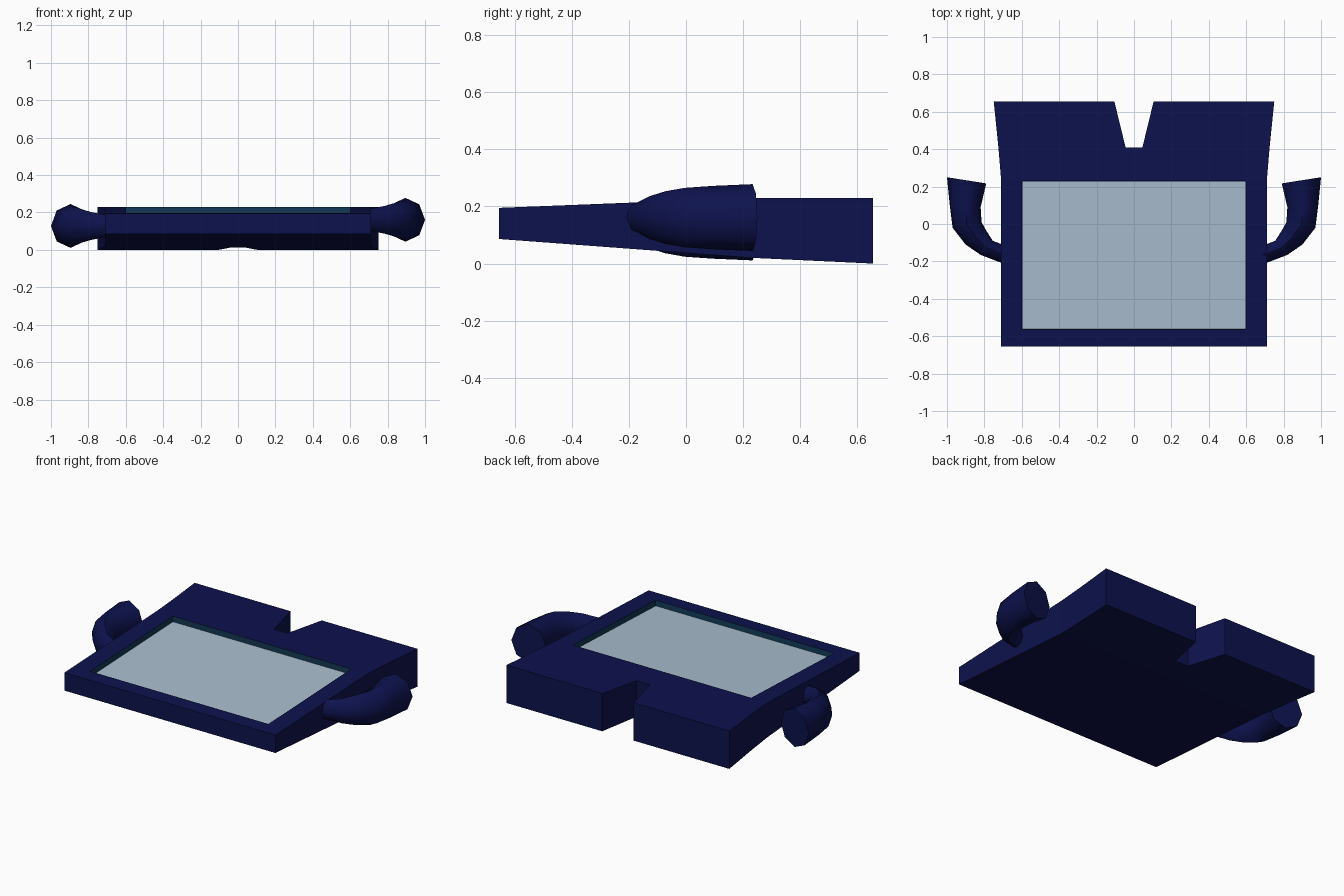
import bpy, bmesh, math
from mathutils import Vector

if "Cube" in bpy.data.objects:
    bpy.data.objects.remove(bpy.data.objects["Cube"])


def material(name, rgb):
    m = bpy.data.materials.new(name)
    m.diffuse_color = (*rgb, 1)
    m.use_nodes = True
    m.node_tree.nodes["Principled BSDF"].inputs["Base Color"].default_value = m.diffuse_color
    return m


NAVY = material("navy", (0.004, 0.006, 0.075))
TEAL = material("dark_teal", (0.006, 0.04, 0.09))
GLASS = material("pale_glass", (0.40, 0.51, 0.62))

FRONT, BEND, BACK = -0.655, 0.23, 0.655
SX, SY = 0.60, -0.565          # screen half width and front edge
DEPTH = 0.035                  # screen recess depth


def finish(name, bm, mats):
    bmesh.ops.recalc_face_normals(bm, faces=bm.faces)
    me = bpy.data.meshes.new(name)
    bm.to_mesh(me)
    bm.free()
    ob = bpy.data.objects.new(name, me)
    bpy.context.collection.objects.link(ob)
    for m in mats:
        me.materials.append(m)
    return ob


def lerp(y, y0, z0, y1, z1):
    return z0 + (z1 - z0) * (y - y0) / (y1 - y0)


def top_z(y):
    return lerp(y, FRONT, 0.195, BEND, 0.23) if y < BEND else 0.23


def bottom_z(y):
    return lerp(y, FRONT, 0.086, BEND, 0.02) if y < BEND else lerp(y, BEND, 0.02, BACK, 0.0)


# Body: wedge slab with flared, notched back and sunken screen recess
half = [(0.71, FRONT), (0.71, BEND), (0.725, 0.41), (0.75, BACK), (0.105, BACK), (0.045, 0.41)]
outline = half + [(-x, y) for x, y in reversed(half)]
bm = bmesh.new()
base = bm.faces.new([bm.verts.new((x, y, 0)) for x, y in outline])
roof = bm.faces.new([bm.verts.new((x, y, 1)) for x, y in outline])
lo, hi = list(base.verts), list(roof.verts)
for i in range(len(lo)):
    j = (i + 1) % len(lo)
    bm.faces.new((lo[i], lo[j], hi[j], hi[i]))
for co, no in (((0, BEND, 0), (0, 1, 0)), ((0, SY, 0), (0, 1, 0)),
               ((SX, 0, 0), (1, 0, 0)), ((-SX, 0, 0), (1, 0, 0))):
    bmesh.ops.bisect_plane(bm, geom=bm.verts[:] + bm.edges[:] + bm.faces[:],
                           dist=1e-5, plane_co=co, plane_no=no)
for v in bm.verts:
    v.co.z = top_z(v.co.y) if v.co.z > 0.5 else bottom_z(v.co.y)
bmesh.ops.recalc_face_normals(bm, faces=bm.faces)
window = []
for f in bm.faces:
    c = f.calc_center_median()
    if f.normal.z > 0.9 and abs(c.x) < SX and SY < c.y < BEND:
        window.append(f)
walls = bmesh.ops.inset_region(bm, faces=window, thickness=0.002, depth=-DEPTH)["faces"]
for f in walls:
    f.material_index = 1
finish("body", bm, [NAVY, TEAL])

# Screen: pale panel lying on the recess floor
bm = bmesh.new()
e = 0.003
corners = [(-SX + e, SY + e), (SX - e, SY + e), (SX - e, BEND - e), (-SX + e, BEND - e)]
bm.faces.new([bm.verts.new((x, y, top_z(y) - DEPTH + 0.003)) for x, y in corners])
finish("screen", bm, [GLASS])

# Arms: eight-sided curved tubes; rings are (outer xy, inner xy, half height)
RINGS = [((0.69, -0.215), (0.69, -0.115), 0.055),
         ((0.82, -0.165), (0.755, -0.090), 0.075),
         ((0.90, -0.110), (0.790, -0.035), 0.092),
         ((0.97, -0.020), (0.815, 0.010), 0.104),
         ((0.985, 0.100), (0.820, 0.090), 0.111),
         ((1.00, 0.250), (0.790, 0.217), 0.117)]


def arm(name, side, z):
    bm = bmesh.new()
    loops = []
    for outer, inner, h in RINGS:
        o, i = Vector(outer), Vector(inner)
        ring = []
        for k in range(8):
            a = k * math.tau / 8
            p = (o + i) / 2 + (o - i) / 2 * math.cos(a)
            ring.append(bm.verts.new((side * p.x, p.y, z + h * math.sin(a))))
        loops.append(ring)
    for a, b in zip(loops, loops[1:]):
        for k in range(8):
            n = (k + 1) % 8
            bm.faces.new((a[k], a[n], b[n], b[k]))
    bm.faces.new(loops[0])
    bm.faces.new(loops[-1])
    ob = finish(name, bm, [NAVY])
    bpy.ops.object.select_all(action='DESELECT')
    ob.select_set(True)
    bpy.context.view_layer.objects.active = ob
    bpy.ops.object.shade_smooth_by_angle(angle=math.radians(55))


arm("right_arm", 1, 0.161)
arm("left_arm", -1, 0.128)
